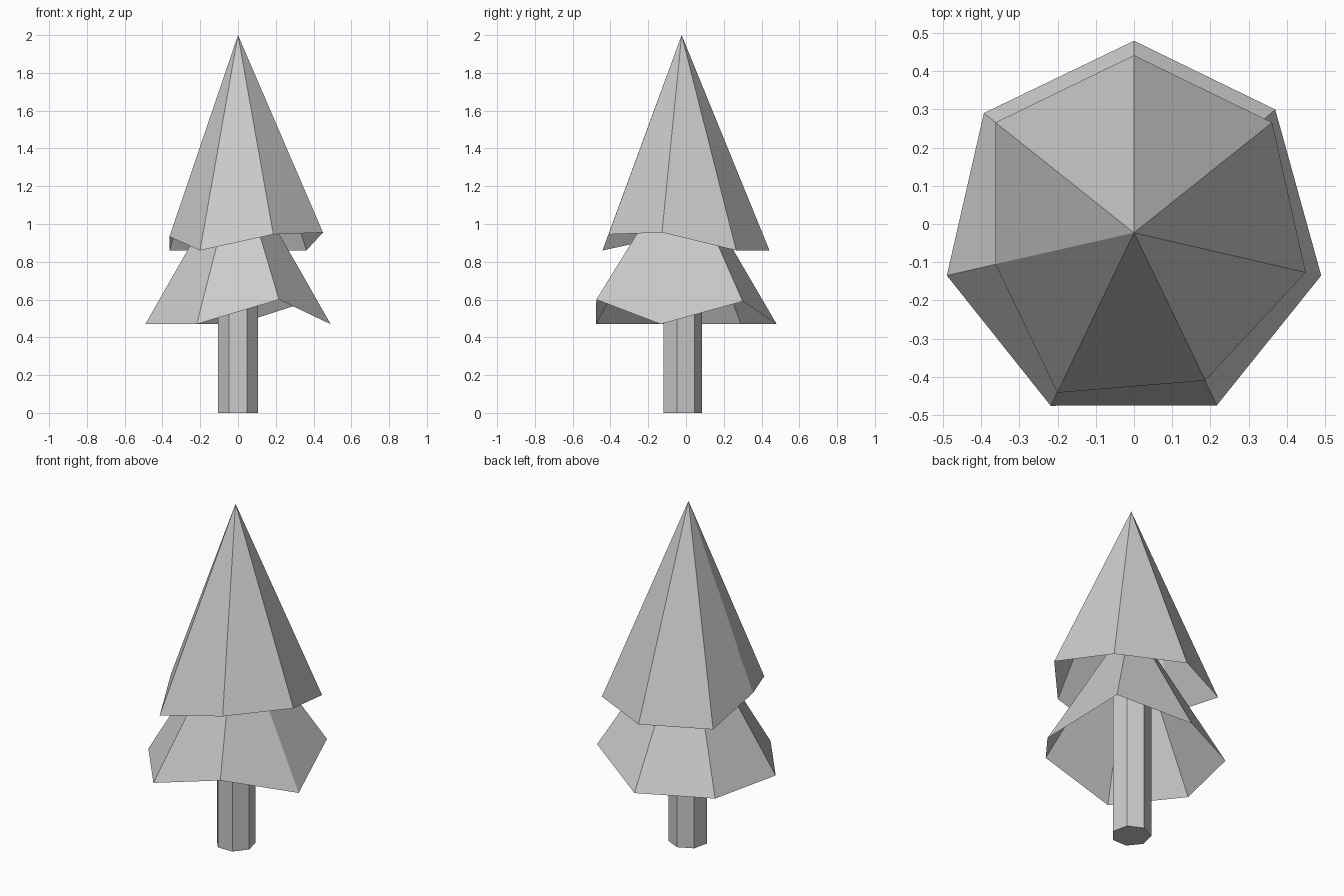
import bpy, bmesh
from math import sin, cos, tau

if "Cube" in bpy.data.objects:
    bpy.data.objects.remove(bpy.data.objects["Cube"])

CY = -0.023   # tree axis sits slightly off the bounds centre
SIDES = 7


def make_object(name, bm):
    mesh = bpy.data.meshes.new(name)
    bm.to_mesh(mesh)
    bm.free()
    obj = bpy.data.objects.new(name, mesh)
    bpy.context.collection.objects.link(obj)
    return obj


def ring(r):
    """Heptagon corners, clockwise from the back."""
    return [(r * sin(tau * i / SIDES), CY + r * cos(tau * i / SIDES)) for i in range(SIDES)]


def foliage(name, rim, apex_z):
    """Open hollow cone with an uneven rim."""
    bm = bmesh.new()
    vs = [bm.verts.new(p) for p in rim]
    tip = bm.verts.new((0, CY, apex_z))
    for i in range(SIDES):
        bm.faces.new((vs[(i + 1) % SIDES], vs[i], tip))
    return make_object(name, bm)


# trunk: seven-sided prism, running up inside the foliage
bm = bmesh.new()
low = [bm.verts.new((x, y, 0)) for x, y in ring(0.108)]
high = [bm.verts.new((x, y, 0.95)) for x, y in ring(0.108)]
bm.faces.new(low)
bm.faces.new(high[::-1])
for i in range(SIDES):
    j = (i + 1) % SIDES
    bm.faces.new((low[j], low[i], high[i], high[j]))
make_object("trunk", bm)

# lower foliage: regular rim with two lifted corners
lower = [(x, y, 0.47) for x, y in ring(0.503)]
lower[1] = (0.37, 0.30, 0.59)
lower[3] = (0.217, -0.475, 0.60)
foliage("lower_foliage", lower, 1.33)

# upper foliage: irregular rim
upper = [(0, 0.442, 0.86), (0.362, 0.266, 0.86), (0.45, -0.127, 0.955),
         (0.187, -0.41, 0.945), (-0.201, -0.442, 0.86),
         (-0.363, -0.105, 0.933), (-0.363, 0.266, 0.86)]
foliage("upper_foliage", upper, 2.0)
